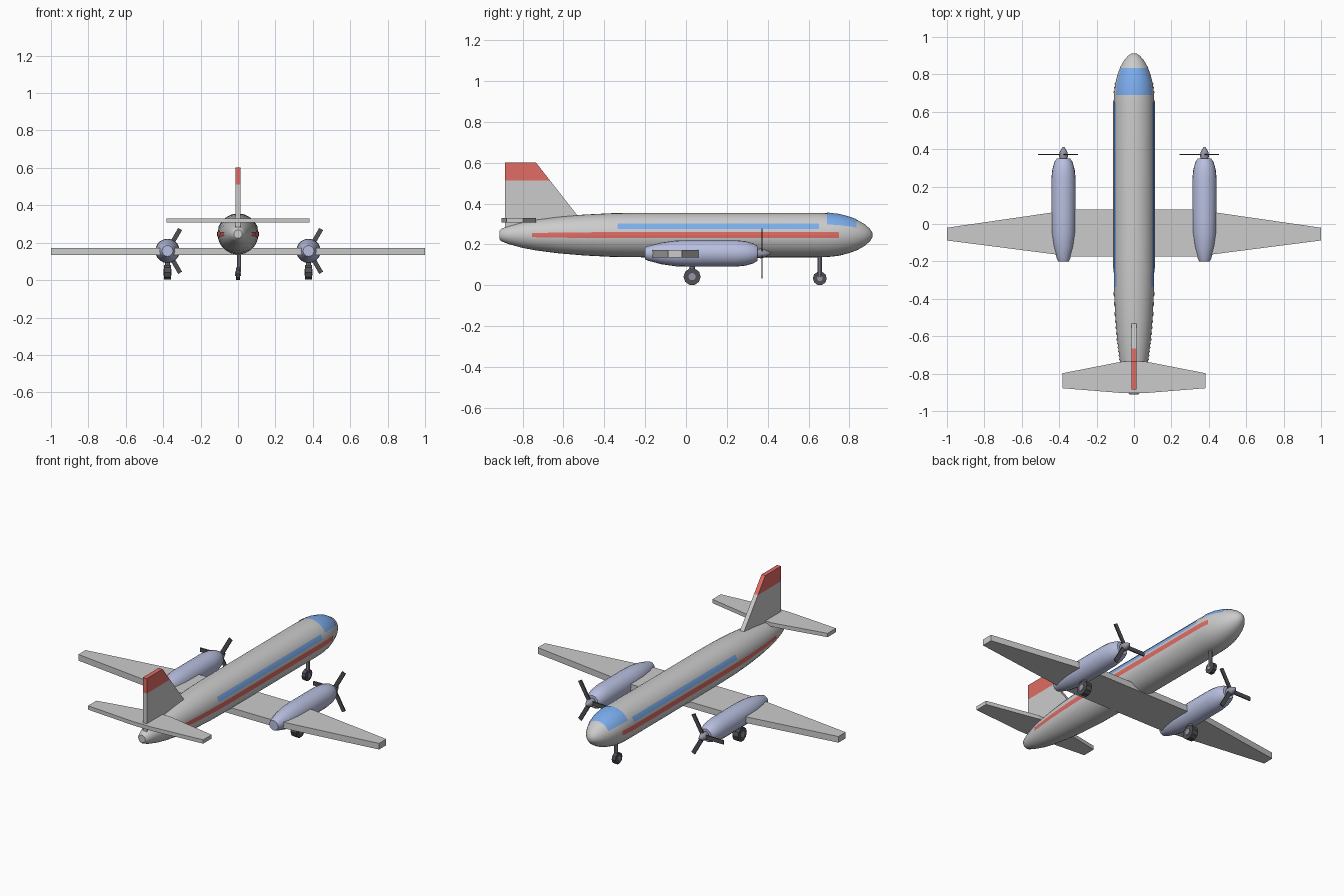
import bpy, bmesh, math
from mathutils import Matrix, Vector

if "Cube" in bpy.data.objects:
    bpy.data.objects.remove(bpy.data.objects["Cube"])


def mat(name, rgb):
    m = bpy.data.materials.new(name)
    m.diffuse_color = (*rgb, 1)
    m.use_nodes = True
    m.node_tree.nodes["Principled BSDF"].inputs["Base Color"].default_value = m.diffuse_color
    return m


BLUE = mat("window_blue", (0.2, 0.42, 0.85))
RED = mat("trim_red", (0.75, 0.15, 0.13))
NACELLE = mat("nacelle_blue_grey", (0.48, 0.52, 0.74))
DARK = mat("tyre_dark", (0.08, 0.08, 0.09))
STEEL = mat("steel", (0.3, 0.3, 0.38))


def finish(name, bm, m=None, smooth=False, fix=True):
    if fix:
        bmesh.ops.recalc_face_normals(bm, faces=bm.faces)
    me = bpy.data.meshes.new(name)
    bm.to_mesh(me)
    bm.free()
    ob = bpy.data.objects.new(name, me)
    bpy.context.collection.objects.link(ob)
    if m:
        me.materials.append(m)
    if smooth:
        bpy.ops.object.select_all(action='DESELECT')
        ob.select_set(True)
        bpy.context.view_layer.objects.active = ob
        bpy.ops.object.shade_smooth_by_angle(angle=math.radians(35))
    return ob


def lathe(name, prof, x, z, n, m=None, smooth=True):
    """Revolve (y, radius) pairs about an axis parallel to y."""
    bm = bmesh.new()
    rings = []
    for y, r in prof:
        rings.append([bm.verts.new((x + r * math.cos(2 * math.pi * k / n), y,
                                    z + r * math.sin(2 * math.pi * k / n))) for k in range(n)])
    for a, b in zip(rings, rings[1:]):
        for k in range(n):
            j = (k + 1) % n
            bm.faces.new((a[k], a[j], b[j], b[k]))
    bm.faces.new(rings[0])
    bm.faces.new(rings[-1])
    return finish(name, bm, m, smooth)


def slab(name, outline, axis, lo, hi, m=None):
    """Extrude a 2D outline: axis z takes (x, y) points, axis x takes (y, z)."""
    bm = bmesh.new()
    put = (lambda p, t: (p[0], p[1], t)) if axis == 'z' else (lambda p, t: (t, p[0], p[1]))
    f = bm.faces.new([bm.verts.new(put(p, lo)) for p in outline])
    ext = bmesh.ops.extrude_face_region(bm, geom=[f])
    step = Vector((0, 0, hi - lo)) if axis == 'z' else Vector((hi - lo, 0, 0))
    bmesh.ops.translate(bm, vec=step, verts=[v for v in ext['geom'] if isinstance(v, bmesh.types.BMVert)])
    return finish(name, bm, m)


def cylinder(name, centre, r, depth, n, axis='z', m=None, smooth=False):
    bm = bmesh.new()
    rot = Matrix.Rotation(math.pi / 2, 4, 'Y') if axis == 'x' else Matrix()
    bmesh.ops.create_cone(bm, cap_ends=True, segments=n, radius1=r, radius2=r, depth=depth,
                          matrix=Matrix.Translation(centre) @ rot)
    return finish(name, bm, m, smooth)


# Fuselage
AXIS_Z = 0.246
BODY = [(-0.912, 0.022), (-0.905, 0.03), (-0.87, 0.044), (-0.8, 0.063), (-0.73, 0.076),
        (-0.62, 0.09), (-0.5, 0.1), (-0.36, 0.107), (-0.2, 0.109), (0.64, 0.109), (0.7, 0.107),
        (0.75, 0.101), (0.8, 0.088), (0.84, 0.073), (0.875, 0.053), (0.9, 0.031), (0.912, 0.012)]
lathe("fuselage", BODY, 0, AXIS_Z, 32)


def body_radius(y):
    for (y0, r0), (y1, r1) in zip(BODY, BODY[1:]):
        if y0 <= y <= y1:
            return r0 + (r1 - r0) * (y - y0) / (y1 - y0)


def patch(name, y0, y1, a0, a1, m, off=0.0025):
    """Thin coloured skin lying on the fuselage between two angles."""
    bm = bmesh.new()
    ys = [y0] + [y for y, _ in BODY if y0 < y < y1] + [y1]
    n = max(2, round((a1 - a0) / 6))
    grid = []
    for y in ys:
        r = body_radius(y) + off
        angles = [math.radians(a0 + (a1 - a0) * k / n) for k in range(n + 1)]
        grid.append([bm.verts.new((r * math.cos(a), y, AXIS_Z + r * math.sin(a))) for a in angles])
    for p, q in zip(grid, grid[1:]):
        for k in range(n):
            bm.faces.new((p[k], q[k], q[k + 1], p[k + 1]))
    return finish(name, bm, m, True, fix=False)


# Cockpit glass, cabin windows and side stripes
patch("cockpit_glass", 0.69, 0.835, 28, 152, BLUE)
for side, flip in (("right", False), ("left", True)):
    for part, y0, y1, a0, a1, m in (("cabin_windows", -0.335, 0.65, 15, 31, BLUE),
                                    ("side_stripe", -0.755, 0.75, -8, 7.5, RED)):
        if flip:
            a0, a1 = 180 - a1, 180 - a0
        patch(f"{side}_{part}", y0, y1, a0, a1, m)


# Wing and tailplane
def plank(name, root, brk, tip, x_tip, lo, hi):
    half = [(brk, root[0]), (x_tip, tip[0]), (x_tip, tip[1]), (brk, root[1])]
    return slab(name, half + [(-x, y) for x, y in reversed(half)], 'z', lo, hi)


plank("wing", (0.077, -0.174), 0.33, (-0.02, -0.088), 1.0, 0.135, 0.172)
plank("tailplane", (-0.735, -0.904), 0.06, (-0.798, -0.878), 0.383, 0.307, 0.33)

# Fin with coloured tip
slab("fin", [(-0.885, 0.26), (-0.885, 0.512), (-0.665, 0.512), (-0.53, 0.34), (-0.53, 0.3)],
     'x', -0.013, 0.013)
slab("fin_tip", [(-0.885, 0.512), (-0.885, 0.602), (-0.735, 0.602), (-0.665, 0.512)],
     'x', -0.013, 0.013, RED)

# Engines, propellers and main gear
POD = [(-0.2, 0.029), (-0.185, 0.036), (-0.12, 0.053), (-0.05, 0.063), (0.02, 0.065),
       (0.24, 0.065), (0.29, 0.06), (0.33, 0.049), (0.35, 0.036)]
for side, x in (("right", 0.377), ("left", -0.377)):
    zc = 0.156
    lathe(f"{side}_nacelle", POD, x, zc, 20, NACELLE)
    lathe(f"{side}_spinner", [(0.345, 0.02), (0.365, 0.024), (0.385, 0.02), (0.402, 0.011), (0.413, 0.003)],
          x, zc, 12, STEEL)
    bm = bmesh.new()
    for deg in (60, 180, 300):
        place = (Matrix.Translation((x, 0.372, zc)) @ Matrix.Rotation(-math.radians(deg), 4, 'Y')
                 @ Matrix.Translation((0.0675, 0, 0)) @ Matrix.Diagonal((0.135, 0.007, 0.024, 1)))
        bmesh.ops.create_cube(bm, size=1, matrix=place)
    finish(f"{side}_propeller", bm, DARK)
    cylinder(f"{side}_main_strut", (x, 0.03, 0.085), 0.014, 0.09, 10, 'z', STEEL, True)
    cylinder(f"{side}_main_wheel", (x, 0.03, 0.042), 0.042, 0.038, 10, 'x', DARK)
    cylinder(f"{side}_main_hub", (x, 0.03, 0.042), 0.018, 0.044, 10, 'x', STEEL)

# Nose gear
cylinder("nose_strut", (0.006, 0.655, 0.1), 0.011, 0.12, 10, 'z', STEEL, True)
cylinder("nose_wheel", (0, 0.655, 0.034), 0.034, 0.024, 10, 'x', DARK)
cylinder("nose_hub", (0, 0.655, 0.034), 0.014, 0.03, 10, 'x', STEEL)
